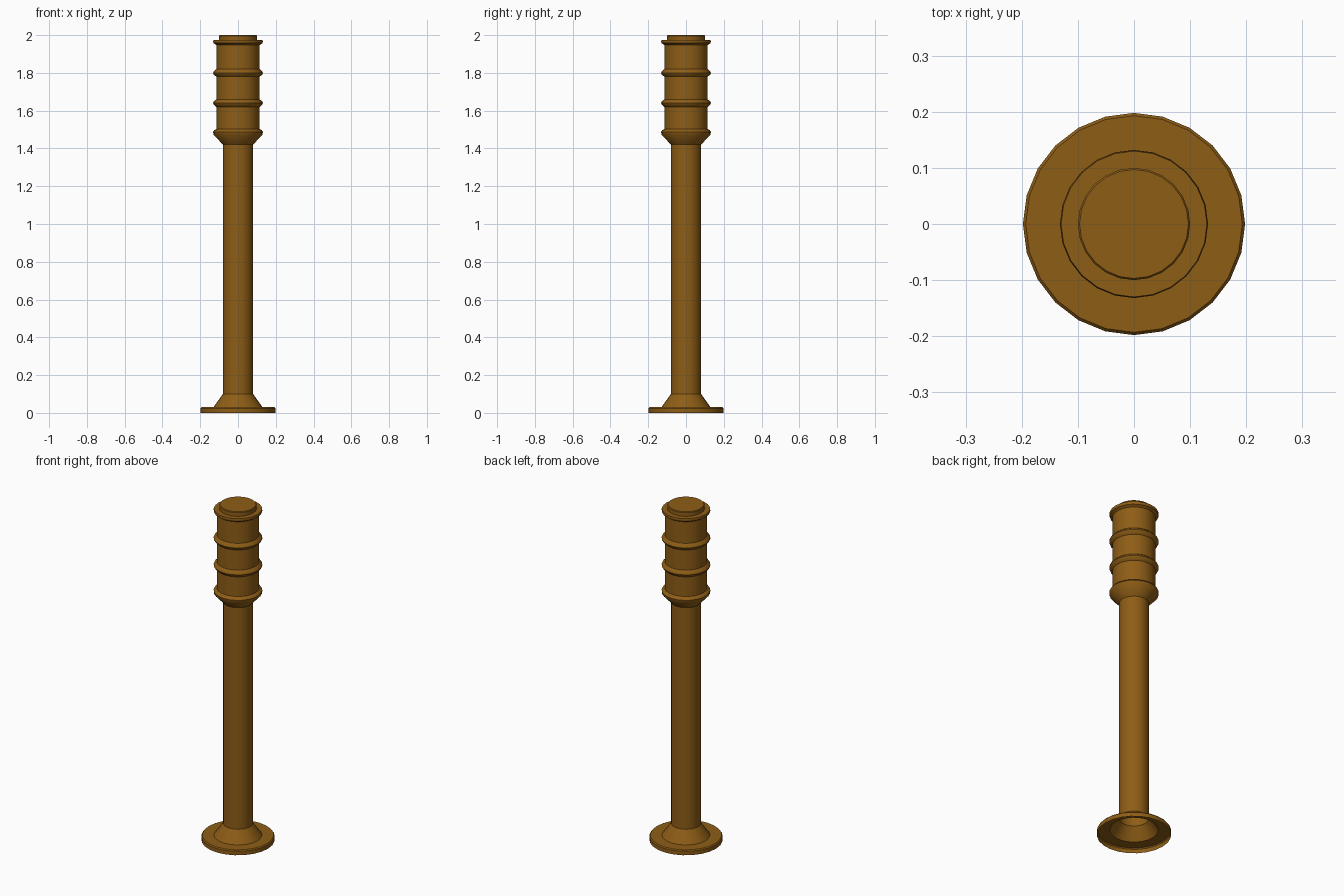
import bpy, math

if "Cube" in bpy.data.objects:
    bpy.data.objects.remove(bpy.data.objects["Cube"])

SIDES = 24
mat = bpy.data.materials.new("bronze_paint")
mat.diffuse_color = (0.27, 0.11, 0.008, 1)
mat.use_nodes = True
mat.node_tree.nodes["Principled BSDF"].inputs["Base Color"].default_value = mat.diffuse_color


def lathe(name, profile, cap_top=False):
    """Spin a (radius, height) profile around z; ends stay open unless capped."""
    verts = [(r * math.cos(2 * math.pi * i / SIDES), r * math.sin(2 * math.pi * i / SIDES), z)
             for r, z in profile for i in range(SIDES)]
    faces = []
    for k in range(len(profile) - 1):
        for i in range(SIDES):
            j = (i + 1) % SIDES
            a, b = k * SIDES, (k + 1) * SIDES
            faces.append((a + i, a + j, b + j, b + i))
    if cap_top:
        faces.append(tuple(range(len(verts) - SIDES, len(verts))))
    mesh = bpy.data.meshes.new(name)
    mesh.from_pydata(verts, [], faces)
    mesh.materials.append(mat)
    obj = bpy.data.objects.new(name, mesh)
    bpy.context.collection.objects.link(obj)
    bpy.ops.object.select_all(action='DESELECT')
    obj.select_set(True)
    bpy.context.view_layer.objects.active = obj
    bpy.ops.object.shade_smooth_by_angle(angle=math.radians(35))
    return obj


# hollow foot flange with a cone rising to the shaft
lathe("base_flange", [(0.198, 0), (0.198, 0.024), (0.193, 0.03), (0.13, 0.03), (0.08, 0.10)])

# plain shaft
lathe("shaft", [(0.08, 0.10), (0.08, 1.42)])

# ribbed head: flared collar, two ridges, top rim
head = [(0.08, 1.42), (0.13, 1.474), (0.132, 1.488), (0.126, 1.497), (0.115, 1.503)]
for z in (1.64, 1.80):
    head += [(0.115, z - 0.02), (0.129, z - 0.008), (0.132, z), (0.129, z + 0.008), (0.115, z + 0.02)]
head += [(0.115, 1.948), (0.129, 1.957), (0.132, 1.965), (0.13, 1.974), (0.10, 1.974)]
lathe("ribbed_head", head)

# raised lid
lathe("top_cap", [(0.10, 1.974), (0.10, 1.996), (0.097, 2.0)], cap_top=True)
